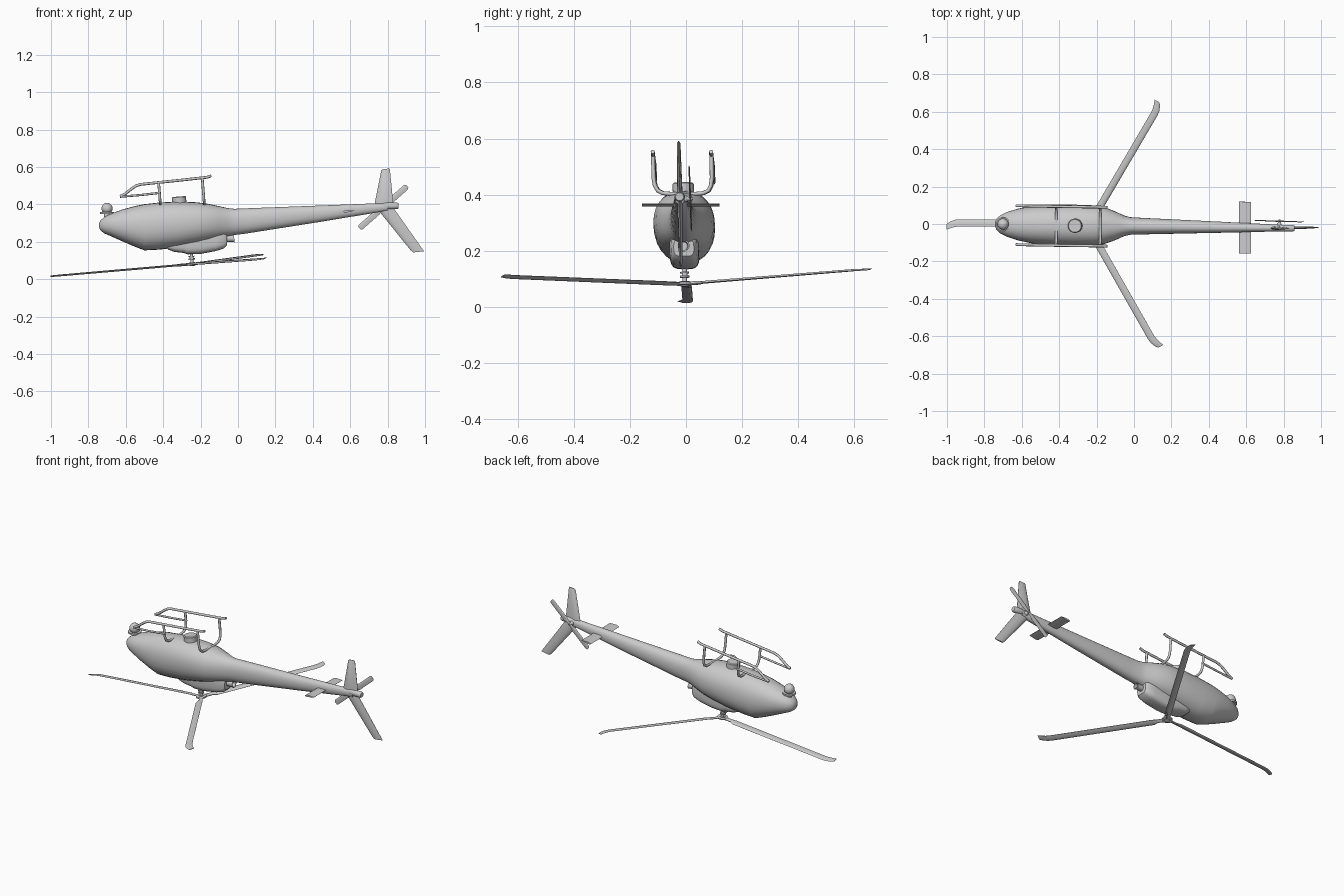
import bpy, bmesh, math
from mathutils import Matrix, Vector

if "Cube" in bpy.data.objects:
    bpy.data.objects.remove(bpy.data.objects["Cube"])

body_parts = []   # parts that share the slight lean of the airframe


def loft(name, rings, lean=True):
    """Skin a list of closed rings and cap both ends."""
    bm = bmesh.new()
    vs = [[bm.verts.new(p) for p in r] for r in rings]
    n = len(vs[0])
    for a, b in zip(vs, vs[1:]):
        for i in range(n):
            j = (i + 1) % n
            bm.faces.new((a[i], a[j], b[j], b[i]))
    bm.faces.new(vs[0])
    bm.faces.new(vs[-1])
    bmesh.ops.recalc_face_normals(bm, faces=bm.faces)
    me = bpy.data.meshes.new(name)
    bm.to_mesh(me)
    bm.free()
    ob = bpy.data.objects.new(name, me)
    bpy.context.collection.objects.link(ob)
    if lean:
        body_parts.append(ob)
    return ob


def section(x, zb, zt, hw, e=2.2, n=28):
    """Superellipse ring across the x axis."""
    pts = []
    for i in range(n):
        c, s = math.cos(2 * math.pi * i / n), math.sin(2 * math.pi * i / n)
        pts.append((x, math.copysign(abs(c) ** (2 / e), c) * hw,
                    (zb + zt) / 2 + math.copysign(abs(s) ** (2 / e), s) * (zt - zb) / 2))
    return pts


def turned(name, origin, axis, profile, n=24, lean=True):
    """Round part: profile of (distance along axis, radius)."""
    m = Vector((0, 0, 1)).rotation_difference(Vector(axis)).to_matrix()
    rings = [[Vector(origin) + m @ Vector((r * math.cos(2 * math.pi * i / n),
                                           r * math.sin(2 * math.pi * i / n), h))
              for i in range(n)] for h, r in profile]
    return loft(name, rings, lean)


def foil(le, te, normal, t):
    """Thin airfoil ring from leading to trailing edge."""
    le, te, nv = Vector(le), Vector(te), Vector(normal).normalized()
    prof = [(0, 0), (.08, .6), (.3, 1), (.65, .65), (1, .1), (1, -.1), (.65, -.65), (.3, -1), (.08, -.6)]
    return [le.lerp(te, u) + nv * v * t / 2 for u, v in prof]


def tube(name, pts, r):
    cu = bpy.data.curves.new(name, 'CURVE')
    cu.dimensions = '3D'
    cu.bevel_depth, cu.bevel_resolution, cu.use_fill_caps = r, 2, True
    sp = cu.splines.new('POLY')
    sp.points.add(len(pts) - 1)
    for p, q in zip(sp.points, pts):
        p.co = (*q, 1)
    ob = bpy.data.objects.new(name, cu)
    bpy.context.collection.objects.link(ob)
    body_parts.append(ob)


# cabin and tail boom in one skin: x, bottom, top, half width
loft("fuselage", [section(*s) for s in [
    (-.743, .278, .298, .012), (-.735, .260, .315, .030), (-.715, .245, .332, .048),
    (-.68, .230, .350, .066), (-.62, .203, .372, .085), (-.55, .173, .391, .099),
    (-.50, .154, .401, .105), (-.42, .158, .410, .109), (-.32, .170, .415, .110),
    (-.22, .190, .411, .108), (-.16, .203, .403, .099), (-.10, .218, .390, .077),
    (-.055, .229, .380, .056), (-.02, .236, .376, .047), (.05, .245, .379, .044),
    (.45, .308, .394, .030), (.80, .366, .408, .017)]])
turned("tail_end", (.77, 0, .392), (1, 0, 0), [(0, .012), (.01, .018), (.08, .018), (.087, .014)])

# engine cowl, exhaust and intake
loft("engine_cowl", [section(x, b, t, w, 3.6) for x, b, t, w in [
    (-.385, .172, .20, .034), (-.37, .157, .22, .045), (-.34, .146, .25, .052), (-.29, .140, .26, .053),
    (-.27, .133, .26, .053), (-.20, .135, .27, .053), (-.12, .150, .27, .052),
    (-.075, .164, .26, .046), (-.06, .180, .24, .036)]])
turned("exhaust", (-.10, 0, .214), (1, 0, .05),
       [(0, .018), (.065, .018), (.08, .021), (.08, .016), (.05, .014)])

# round housing on the belly and nose camera ball
turned("belly_housing", (-.313, 0, .40), (-.08, 0, 1), [(0, .038), (.038, .038), (.042, .034)], 28)
turned("camera_mount", (-.70, .003, .325), (0, 0, 1),
       [(0, .016), (.024, .016), (.024, .037), (.034, .037), (.034, .02), (.045, .02)])
turned("camera_ball", (-.70, .003, .378), (0, 0, 1),
       [(.03 * math.sin(math.radians(a)), max(.03 * math.cos(math.radians(a)), .001))
        for a in range(-90, 91, 15)])

# landing skids
for side, s in (("left", 1), ("right", -1)):
    y = s * .104
    tube(side + "_skid", [(-.63, y, .443), (-.605, y, .455), (-.565, y, .486), (-.545, y, .499),
                          (-.52, y, .507), (-.30, y, .530), (-.165, y, .545), (-.143, y, .553)], .0075)
    tube(side + "_step", [(-.63, y, .441), (-.52, y * 1.02, .450), (-.415, y * 1.02, .462)], .006)
for name, x, top in (("front_cross_tube", -.415, .518), ("rear_cross_tube", -.18, .543)):
    half = [(.035, .402), (.072, .405), (.09, .414), (.10, .432), (.104, .46), (.104, top)]
    tube(name, [(x - (h - .40) * .08, -w, h) for w, h in reversed(half)]
         + [(x - (h - .40) * .08, w, h) for w, h in half], .0075)

# tailplane and fins
loft("tailplane", [foil((.562, y, .361), (.626, y, .367), (0, 0, 1), .012) for y in (-.138, .138)])
loft("upper_fin", [foil((a, 0, z), (b, 0, z + d), (0, 1, 0), t) for a, b, z, d, t in
                   [(.727, .832, .385, .0, .020), (.766, .812, .582, .006, .013), (.772, .808, .587, .005, .006)]])
loft("lower_fin", [foil((a, 0, z), (b, 0, z + d), (0, 1, 0), t) for a, b, z, d, t in
                   [(.725, .818, .400, .0, .020), (.920, .985, .158, .005, .012), (.936, .995, .143, .006, .008)]])

# tail rotor
hub = Vector((.777, .037, .385))
turned("tail_rotor_hub", (hub.x, .0, hub.z), (0, 1, 0), [(0, .014), (.022, .012), (.03, .007), (.046, .005)], 16)
d = Vector((.75, 0, .66)).normalized()
w = Vector((-d.z, 0, d.x))
loft("tail_rotor", [foil(hub + d * r + w * c, hub + d * r - w * c, (0, 1, 0), t) for r, c, t in
                    [(-.170, .010, .003), (-.160, .016, .005), (-.04, .016, .006), (-.015, .009, .008),
                     (.015, .009, .008), (.04, .016, .006), (.160, .016, .005), (.170, .010, .003)]])

# main rotor, slightly tilted below the inverted body
centre = Vector((-.245, -.004, .082))
up = Vector((-.093, -.019, 1)).normalized()
turned("rotor_mast", centre, up, [(-.012, .010), (-.009, .016), (.009, .016), (.009, .008), (.022, .008),
                                  (.022, .017), (.029, .017), (.029, .010), (.037, .010), (.037, .016),
                                  (.042, .016), (.042, .008), (.075, .008)], 20, lean=False)
turned("rotor_hub", centre, up, [(-.006, .026), (-.004, .030), (.004, .030), (.006, .026)], 12, lean=False)
for k, ang in enumerate((180, 300, 60)):
    a = math.radians(ang)
    out = Vector((math.cos(a), math.sin(a), 0))
    out.z = .093 * out.x + .019 * out.y + .006
    side = Vector((-math.sin(a), math.cos(a), 0))        # towards the swept tip
    side.z = .093 * side.x + .019 * side.y
    chord = side + Vector((0, 0, .22))
    rings = []
    for r, off, c, t in [(.015, 0, .024, .014), (.06, 0, .022, .014), (.085, -.006, .038, .010),
                         (.69, -.010, .038, .008), (.715, -.007, .038, .007),
                         (.74, .002, .036, .006), (.757, .011, .030, .004)]:
        p = centre + out * r + side * off
        rings.append(foil(p - chord * c / 2, p + chord * c / 2, up, t))
    loft("rotor_blade_%d" % (k + 1), rings, lean=False)

# slight lean and yaw of the airframe
lean = Matrix(((1, 0, 0, 0), (-.012, 1, -.022, -.004), (0, 0, 1, 0), (0, 0, 0, 1)))
for ob in body_parts:
    ob.data.transform(lean)

# shading
for ob in bpy.data.objects:
    if ob.type == 'MESH':
        ob.select_set(True)
        bpy.context.view_layer.objects.active = ob
bpy.ops.object.shade_smooth_by_angle(angle=math.radians(35))
